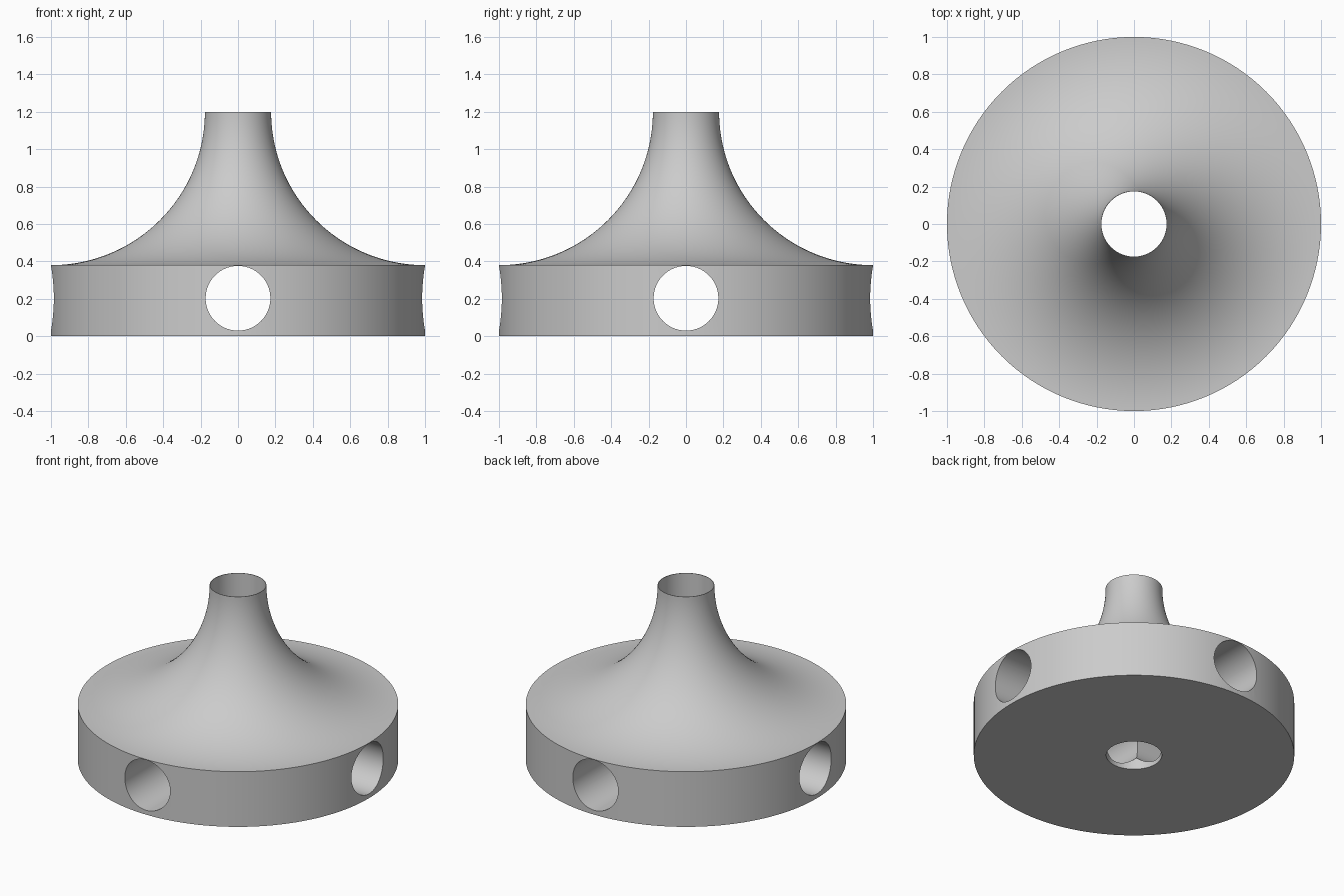
import bpy, bmesh, math
from mathutils import Matrix

cube = bpy.data.objects.get("Cube")
if cube:
    bpy.data.objects.remove(cube, do_unlink=True)

SEGMENTS = 128
TOP, RIM, NECK = 1.2, 0.38, 0.177
HOLE_Z, HOLE_R, BORE_R = 0.203, 0.173, 0.174

grey = bpy.data.materials.new("plain grey")
grey.use_nodes = True
colour = (0.6, 0.6, 0.6, 1)
grey.diffuse_color = colour
grey.node_tree.nodes["Principled BSDF"].inputs["Base Color"].default_value = colour


def add_object(name, bm):
    mesh = bpy.data.meshes.new(name)
    bm.to_mesh(mesh)
    bm.free()
    mesh.materials.append(grey)
    obj = bpy.data.objects.new(name, mesh)
    bpy.context.collection.objects.link(obj)
    return obj


def revolve(name, profile):
    """Turn an open (radius, z) profile into a solid with flat caps."""
    bm = bmesh.new()
    rings = []
    for r, z in profile:
        angles = [2 * math.pi * i / SEGMENTS for i in range(SEGMENTS)]
        rings.append([bm.verts.new((r * math.cos(a), r * math.sin(a), z)) for a in angles])
    for low, high in zip(rings, rings[1:]):
        for i in range(SEGMENTS):
            j = (i + 1) % SEGMENTS
            bm.faces.new((low[i], low[j], high[j], high[i]))
    bm.faces.new(rings[0][::-1])
    bm.faces.new(rings[-1])
    return add_object(name, bm)


def cutter(name, radius, length, centre_z, axis=None):
    bm = bmesh.new()
    turn = Matrix.Rotation(math.pi / 2, 4, axis) if axis else Matrix()
    bmesh.ops.create_cone(bm, cap_ends=True, segments=96, radius1=radius, radius2=radius,
                          depth=length, matrix=Matrix.Translation((0, 0, centre_z)) @ turn)
    obj = add_object(name, bm)
    obj.hide_render = True
    return obj


# Disc base sweeping up in a concave quarter arc to the neck
arc = 1 - NECK
profile = [(1, 0)]
for i in range(49):
    a = math.pi / 2 * i / 48
    profile.append((1 - arc * math.sin(a), TOP - (TOP - RIM) * math.cos(a)))
body = revolve("flared_hub", profile)

# Vertical bore and two crossing side holes
cutters = [
    cutter("vertical_bore", BORE_R, 3, 0.6),
    cutter("side_hole_across", HOLE_R, 3, HOLE_Z, 'Y'),
    cutter("side_hole_through", HOLE_R, 3, HOLE_Z, 'X'),
]
for c in cutters:
    mod = body.modifiers.new(c.name, 'BOOLEAN')
    mod.operation = 'DIFFERENCE'
    mod.solver = 'EXACT'
    mod.object = c

bpy.ops.object.select_all(action='DESELECT')
body.select_set(True)
bpy.context.view_layer.objects.active = body
for c in cutters:
    bpy.ops.object.modifier_apply(modifier=c.name)
    bpy.data.objects.remove(c, do_unlink=True)
bpy.ops.object.shade_smooth_by_angle(angle=math.radians(30))
